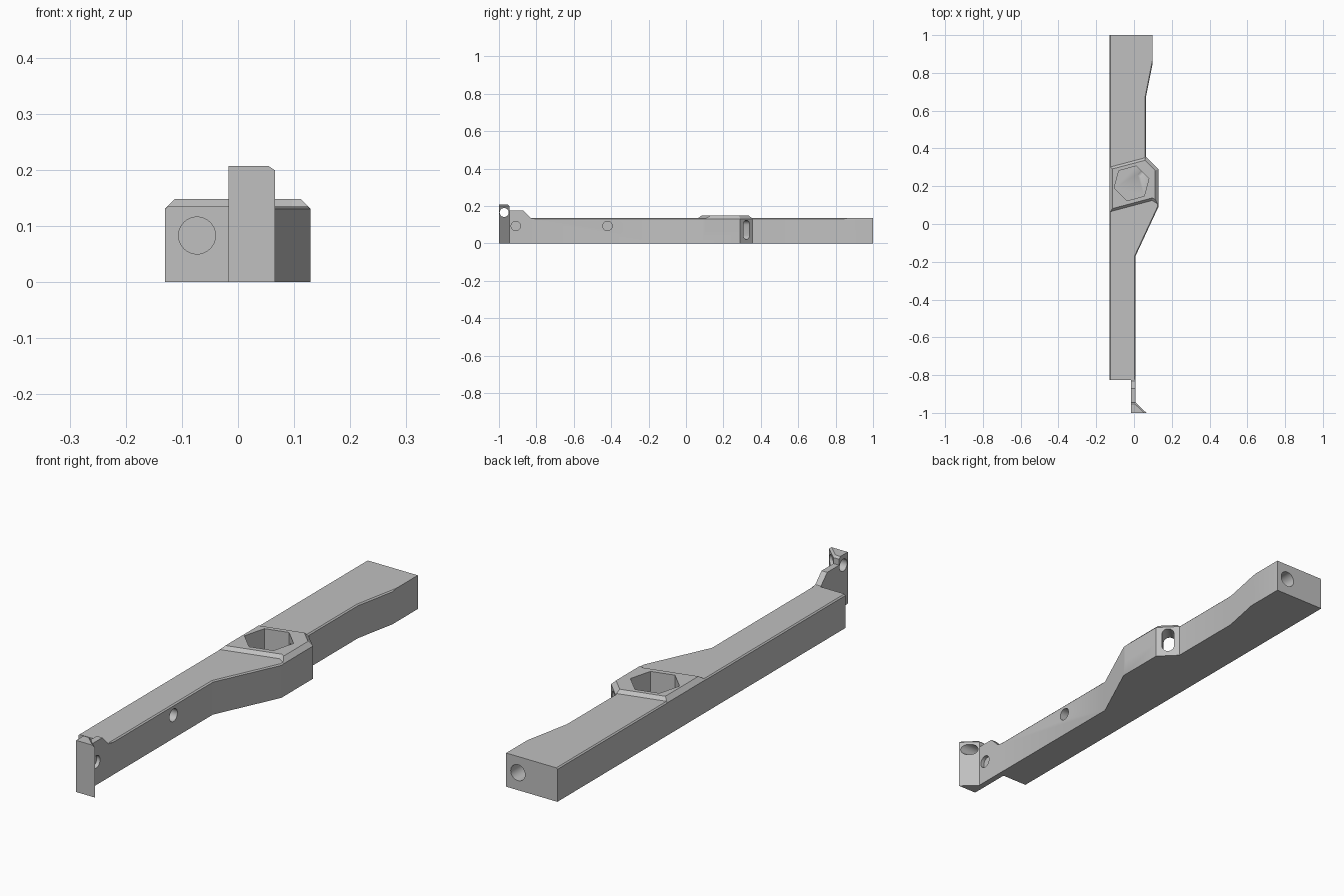
import bpy, bmesh, math
from mathutils import Vector, Matrix

cube = bpy.data.objects.get("Cube")
if cube:
    bpy.data.objects.remove(cube, do_unlink=True)

grey = bpy.data.materials.new("light_grey")
grey.use_nodes = True
colour = (0.53, 0.53, 0.53, 1)
grey.diffuse_color = colour
grey.node_tree.nodes["Principled BSDF"].inputs["Base Color"].default_value = colour


def finish(name, bm):
    bmesh.ops.recalc_face_normals(bm, faces=bm.faces)
    mesh = bpy.data.meshes.new(name)
    bm.to_mesh(mesh)
    bm.free()
    obj = bpy.data.objects.new(name, mesh)
    bpy.context.collection.objects.link(obj)
    mesh.materials.append(grey)
    return obj


def prism(name, points, low, high, chamfer=0.0, keep=lambda p: True, axis="z"):
    """Extrude an outline along z or x, optionally chamfering the top rim."""
    place = (lambda a, b, h: (a, b, h)) if axis == "z" else (lambda a, b, h: (h, a, b))
    bm = bmesh.new()
    base = bm.faces.new([bm.verts.new(place(a, b, low)) for a, b in points])
    out = bmesh.ops.extrude_face_region(bm, geom=[base])["geom"]
    top = [v for v in out if isinstance(v, bmesh.types.BMVert)]
    bmesh.ops.translate(bm, verts=top, vec=place(0, 0, high - low))
    if chamfer:
        rim = [e for e in bm.edges if e.verts[0] in top and e.verts[1] in top
               and keep((e.verts[0].co + e.verts[1].co) / 2)]
        bmesh.ops.bevel(bm, geom=rim, offset=chamfer, segments=1, affect="EDGES")
    return finish(name, bm)


def drill(centre, direction, radius, depth, sides=32, slot=0.0):
    """Cylinder cutter, stretched into a vertical slot if asked."""
    bm = bmesh.new()
    bmesh.ops.create_cone(bm, cap_ends=True, segments=sides, radius1=radius,
                          radius2=radius, depth=depth)
    if slot:
        for v in bm.verts:
            v.co.y += math.copysign(slot, v.co.y)
    turn = Vector(direction).to_track_quat("Z", "Y").to_matrix().to_4x4()
    bmesh.ops.transform(bm, matrix=Matrix.Translation(centre) @ turn, verts=bm.verts)
    return finish("cutter", bm)


def combine(target, other, operation):
    mod = target.modifiers.new("combine", "BOOLEAN")
    mod.operation, mod.solver, mod.object = operation, "EXACT", other
    bpy.context.view_layer.update()
    graph = bpy.context.evaluated_depsgraph_get()
    mesh = bpy.data.meshes.new_from_object(target.evaluated_get(graph))
    target.modifiers.clear()
    target.data = mesh
    bpy.data.objects.remove(other, do_unlink=True)


# Long bar with a wide bulge and a flared rear end
bar = prism("bar", [(-0.13, -0.825), (0.008, -0.825), (0.008, -0.17), (0.129, 0.09),
                    (0.129, 0.29), (0.063, 0.356), (0.063, 0.67), (0.097, 0.84),
                    (0.097, 1), (-0.13, 1)],
            0, 0.135, 0.005, keep=lambda p: abs(p.y) < 0.8)

# Raised pad with sloping rim around the socket
pad = prism("pad", [(-0.13, 0.06), (0.095, 0.12), (0.129, 0.1), (0.129, 0.29),
                    (0.063, 0.356), (-0.13, 0.305)], 0.06, 0.148, 0.017)
combine(bar, pad, "UNION")

# Six-sided socket with a slot opening through the slanted corner
socket = Vector((-0.013, 0.215, 0.1))
hexagon = [(socket.x + 0.095 * math.cos(math.radians(15 + 60 * i)),
            socket.y + 0.095 * math.sin(math.radians(15 + 60 * i))) for i in range(6)]
combine(bar, prism("cutter", hexagon, 0.025, 0.3), "DIFFERENCE")
combine(bar, drill((0.08, 0.308, 0.072), (1, 1, 0), 0.024, 0.15, slot=0.027), "DIFFERENCE")

# Bores in both ends and a blind hole in the side
combine(bar, drill((-0.073, -0.825, 0.083), (0, 1, 0), 0.033, 0.5), "DIFFERENCE")
combine(bar, drill((0.045, 1, 0.07), (0, 1, 0), 0.032, 0.5), "DIFFERENCE")
combine(bar, drill((0.008, -0.42, 0.093), (1, 0, 0), 0.025, 0.1), "DIFFERENCE")

# Thin front tab with a stepped top
tab = prism("front_tab", [(-1, 0), (-0.8, 0), (-0.8, 0.13), (-0.83, 0.135), (-0.87, 0.175),
                          (-0.945, 0.175), (-0.945, 0.19), (-0.96, 0.207), (-1, 0.207)],
            -0.017, 0.008, axis="x")

# Wedge-shaped hook on the tab
hook = prism("hook", [(-0.017, -1), (0.066, -1), (0.008, -0.945), (-0.017, -0.945)],
             0, 0.207, 0.008, keep=lambda p: p.y > -0.99 and p.x > -0.01)
combine(tab, hook, "UNION")
combine(tab, drill((0, -0.972, 0.165), (1, 0, 0), 0.024, 0.3), "DIFFERENCE")
combine(tab, drill((0.008, -0.91, 0.093), (1, 0, 0), 0.025, 0.03), "DIFFERENCE")

for obj in (bar, tab):
    obj.data.shade_smooth()
    obj.data.set_sharp_from_angle(angle=math.radians(30))
